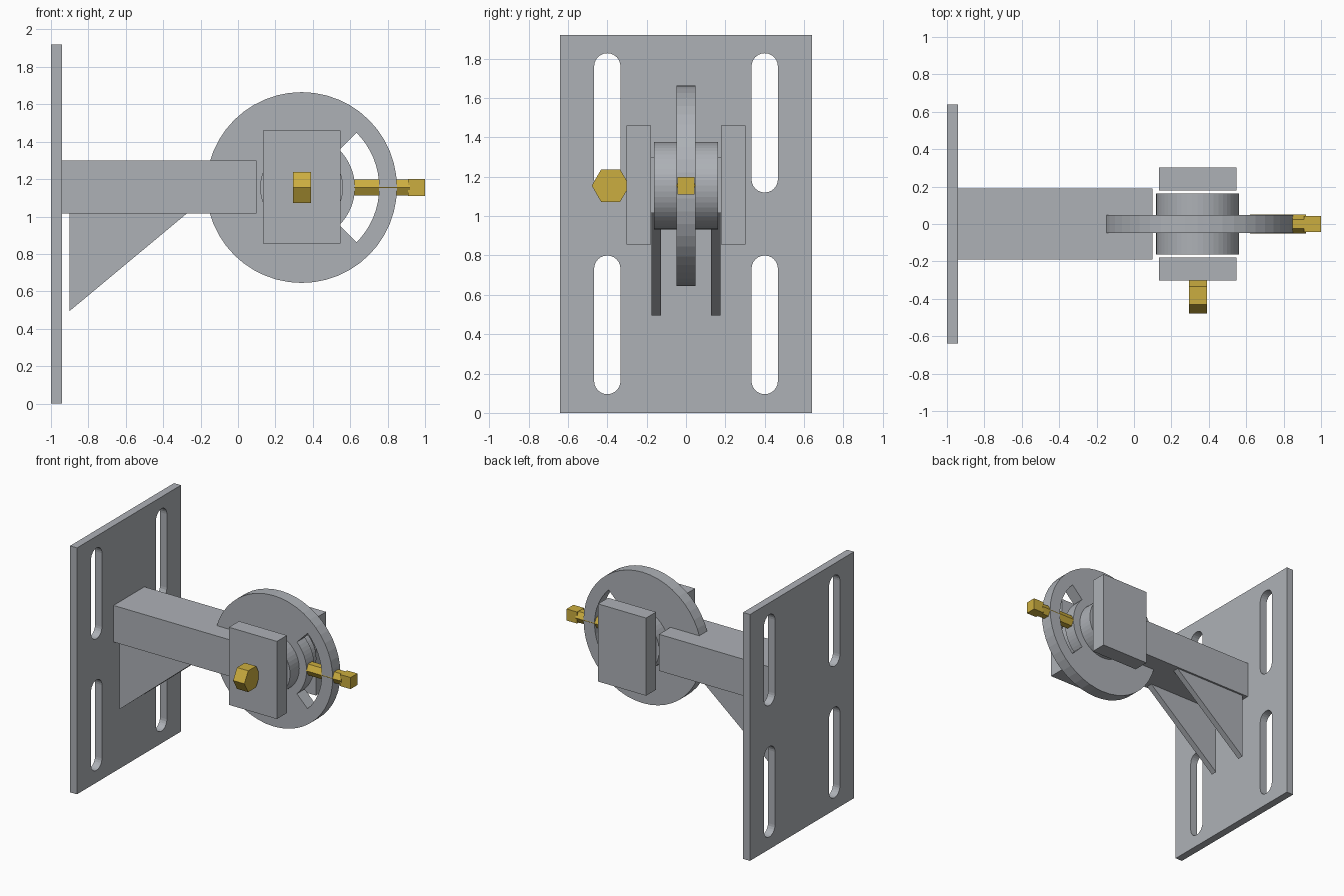
import bpy, bmesh, math

if "Cube" in bpy.data.objects:
    bpy.data.objects.remove(bpy.data.objects["Cube"])


def material(name, rgb):
    m = bpy.data.materials.new(name)
    m.diffuse_color = (*rgb, 1)
    m.use_nodes = True
    m.node_tree.nodes["Principled BSDF"].inputs["Base Color"].default_value = m.diffuse_color
    return m


STEEL = material("steel grey", (0.42, 0.44, 0.47))
BRASS = material("brass yellow", (0.60, 0.42, 0.05))
CX, CZ = 0.34, 1.155          # wheel centre


def prism(name, outlines, axis, lo, hi, mat=STEEL):
    """Extrude 2D outlines along an axis; outlines use the other two axes in order."""
    bm = bmesh.new()
    for pts in outlines:
        def ring(d):
            out = []
            for p in pts:
                co = list(p)
                co.insert("xyz".index(axis), d)
                out.append(bm.verts.new(co))
            return out
        a, b = ring(lo), ring(hi)
        bm.faces.new(a)
        bm.faces.new(b[::-1])
        for i in range(len(pts)):
            j = (i + 1) % len(pts)
            bm.faces.new((a[j], a[i], b[i], b[j]))
    bmesh.ops.recalc_face_normals(bm, faces=bm.faces)
    me = bpy.data.meshes.new(name)
    bm.to_mesh(me)
    bm.free()
    me.materials.append(mat)
    ob = bpy.data.objects.new(name, me)
    bpy.context.collection.objects.link(ob)
    return ob


def rect(u0, u1, v0, v1):
    return [(u0, v0), (u1, v0), (u1, v1), (u0, v1)]


def arc(u, v, r, a0, a1, n):
    """n + 1 points from angle a0 to a1 in degrees."""
    angles = [math.radians(a0 + (a1 - a0) * i / n) for i in range(n + 1)]
    return [(u + r * math.cos(t), v + r * math.sin(t)) for t in angles]


def circle(u, v, r, n):
    return arc(u, v, r, 0, 360, n)[:-1]


def cut(ob, cutter):
    cutter.hide_render = True
    mod = ob.modifiers.new("cut", 'BOOLEAN')
    mod.operation, mod.solver, mod.object = 'DIFFERENCE', 'EXACT', cutter
    bpy.context.view_layer.objects.active = ob
    bpy.ops.object.modifier_apply(modifier=mod.name)
    bpy.data.objects.remove(cutter)


# Mounting plate with four rounded slots
plate = prism("mounting_plate", [rect(-0.64, 0.64, 0, 1.92)], "x", -1, -0.94)
R = 0.067
slots = [arc(y, z1 - R, R, 0, 180, 12) + arc(y, z0 + R, R, 180, 360, 12)
         for y in (-0.4, 0.4) for z0, z1 in ((0.095, 0.80), (1.12, 1.828))]
cut(plate, prism("slot_cutter", slots, "x", -1.1, -0.8))

# Arm and its two triangular gussets
prism("arm", [rect(-0.94, 0.10, 1.015, 1.30)], "y", -0.19, 0.19)
for side, lo, hi in (("front", -0.175, -0.128), ("back", 0.128, 0.175)):
    prism(side + "_gusset", [[(-0.90, 1.015), (-0.90, 0.495), (-0.275, 1.015)]], "y", lo, hi)

# Wheel with a curved window, and its hub
wheel = prism("wheel", [circle(CX, CZ, 0.51, 48)], "y", -0.048, 0.048)
window = arc(CX, CZ, 0.415, -45, 45, 16) + arc(CX, CZ, 0.285, 45, -45, 16)
cut(wheel, prism("window_cutter", [window], "y", -0.2, 0.2))
prism("hub", [circle(CX, CZ, 0.222, 48)], "y", -0.162, 0.162)

# Side blocks on either side of the hub
for side, lo, hi in (("front", -0.302, -0.178), ("back", 0.178, 0.302)):
    prism(side + "_side_block", [rect(0.133, 0.547, 0.855, 1.46)], "y", lo, hi)

# Brass hex knob on the front block
prism("hex_knob", [circle(-0.383, CZ, 0.096, 6)], "x", 0.293, 0.39, BRASS)

# Brass pin through the wheel rim
prism("hex_pin", [circle(0, CZ, 0.05, 6)], "x", 0.62, 0.92, BRASS)
prism("pin_head", [rect(-0.042, 0.042, CZ - 0.045, CZ + 0.045)], "x", 0.91, 1.0, BRASS)
